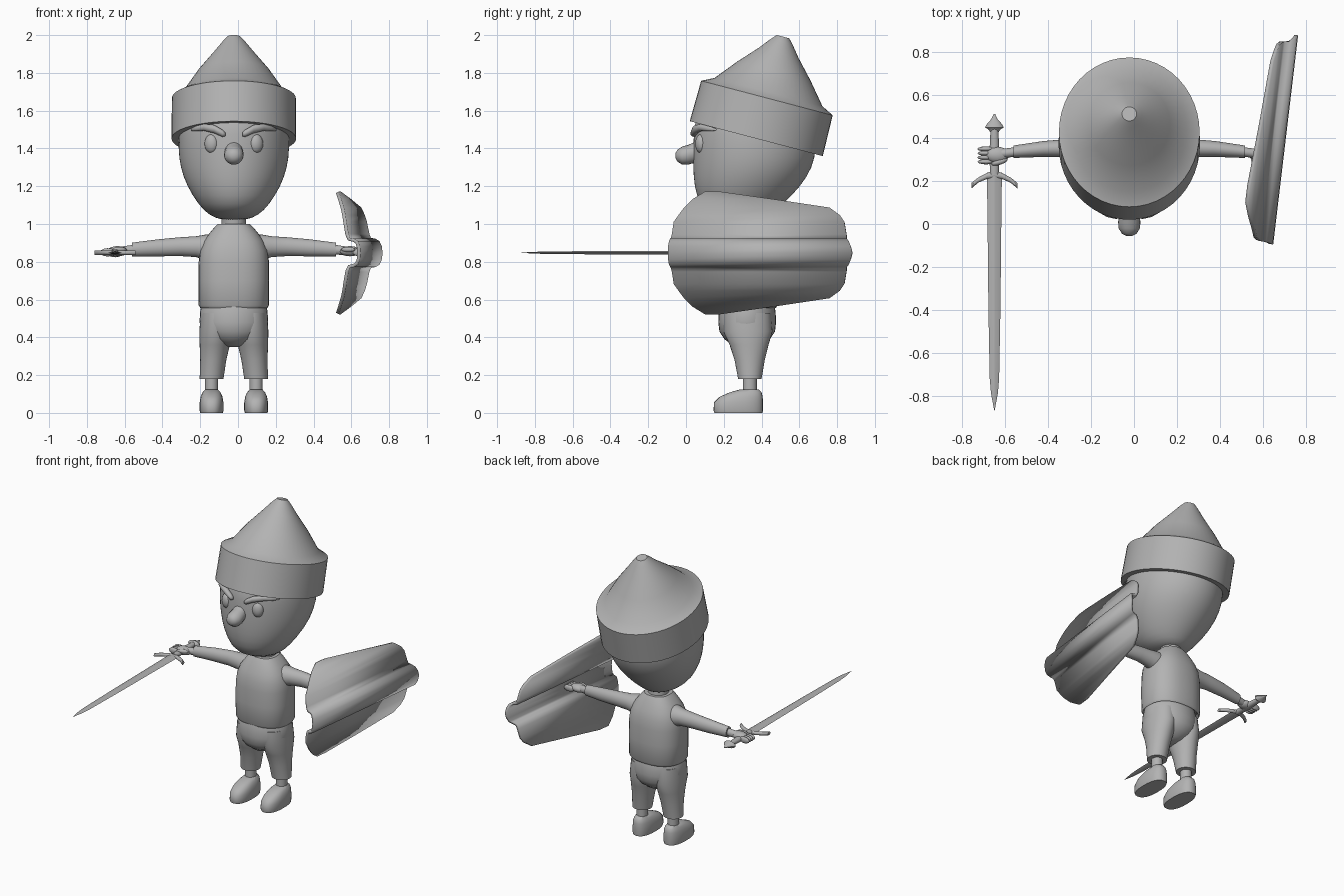
import bpy, bmesh, math
from mathutils import Matrix, Vector

if "Cube" in bpy.data.objects:
    bpy.data.objects.remove(bpy.data.objects["Cube"])

CX = -0.022  # body midline
grey = bpy.data.materials.new("plain grey")
grey.use_nodes = True
grey.diffuse_color = (0.45, 0.45, 0.45, 1)
grey.node_tree.nodes["Principled BSDF"].inputs["Base Color"].default_value = grey.diffuse_color

AXES = {"X": lambda u, v, h: (h, u, v),
        "Y": lambda u, v, h: (u, h, v),
        "Z": lambda u, v, h: (u, v, h)}


def finish(name, bm, angle=40, subdivide=0):
    bmesh.ops.recalc_face_normals(bm, faces=bm.faces)
    mesh = bpy.data.meshes.new(name)
    bm.to_mesh(mesh)
    bm.free()
    mesh.materials.append(grey)
    ob = bpy.data.objects.new(name, mesh)
    bpy.context.collection.objects.link(ob)
    bpy.ops.object.select_all(action="DESELECT")
    ob.select_set(True)
    bpy.context.view_layer.objects.active = ob
    bpy.ops.object.shade_smooth_by_angle(angle=math.radians(angle))
    if subdivide:
        ob.modifiers.new("Subdivision", "SUBSURF").levels = subdivide
    return ob


def loft(name, rings, axis="Z", n=32, power=2.0, matrix=None, **kw):
    """Skin rings of (height, centre u, centre v, radius u, radius v)."""
    bm = bmesh.new()
    loops = []
    for h, cu, cv, ru, rv in rings:
        loop = []
        for i in range(n):
            a = 2 * math.pi * i / n
            c, s = math.cos(a), math.sin(a)
            u = cu + ru * math.copysign(abs(c) ** (2 / power), c)
            v = cv + rv * math.copysign(abs(s) ** (2 / power), s)
            loop.append(bm.verts.new(AXES[axis](u, v, h)))
        loops.append(loop)
    for a, b in zip(loops, loops[1:]):
        for i in range(n):
            j = (i + 1) % n
            bm.faces.new((a[i], a[j], b[j], b[i]))
    bm.faces.new(loops[0])
    bm.faces.new(loops[-1])
    if matrix:
        bm.transform(matrix)
    return finish(name, bm, **kw)


def blob(name, centre, radii, turn=0, seg=20):
    bm = bmesh.new()
    m = Matrix.Translation(centre) @ Matrix.Rotation(turn, 4, "Z") @ Matrix.Diagonal((*radii, 1))
    bmesh.ops.create_uvsphere(bm, u_segments=seg, v_segments=seg // 2, radius=1, matrix=m)
    return finish(name, bm, angle=80)


# Head: egg with a forward chin, given as (z, half width, front y, back y)
head = [(1.02, .065, .27, .40), (1.045, .13, .15, .44), (1.1, .187, .07, .51),
        (1.2, .25, .042, .61), (1.3, .285, .036, .672), (1.4, .297, .036, .692),
        (1.55, .292, .042, .695), (1.65, .25, .09, .66)]
loft("head", [(z, CX, (f + b) / 2, w, (b - f) / 2) for z, w, f, b in head], angle=80, subdivide=1)

# Hat: tilted oval band, sloping shoulder and cone with a blunt tip
tilt = Matrix.Translation((CX, .372, 1.452)) @ Matrix.Rotation(math.radians(-14.7), 4, "X")
hat = [(0, .31, .34), (0, .33, .364), (.222, .328, .36), (.255, .268, .295),
       (.37, .19, .2), (.47, .108, .108), (.53, .06, .06), (.558, .034, .034)]
loft("hat", [(h, 0, 0, a, b) for h, a, b in hat], n=48, matrix=tilt, angle=30)

# Face
loft("nose", [(-.055, CX, 1.362, .014, .014), (-.045, CX, 1.362, .034, .032),
              (-.02, CX, 1.362, .05, .048), (.01, CX, 1.366, .052, .052),
              (.035, CX, 1.375, .048, .054), (.07, CX, 1.385, .05, .06)], axis="Y", n=20, angle=80)
for side, label in ((1, "left"), (-1, "right")):
    blob(label + "_eye", (CX + side * .119, .078, 1.425), (.037, .028, .05), side * .35)
    brow = [(.045, .04, 1.475, .01), (.06, .042, 1.48, .019), (.105, .055, 1.503, .022),
            (.16, .083, 1.512, .018), (.2, .12, 1.505, .014), (.226, .155, 1.5, .006)]
    loft(label + "_eyebrow", [(CX + side * x, y, z, r, r) for x, y, z, r in brow],
         axis="X", n=12, angle=80)

# Neck and shirt
loft("neck", [(.96, CX, .335, .065, .065), (1.06, CX, .325, .065, .065)])
shirt = [(.575, .165, .135), (.556, .178, .146), (.57, .186, .154), (.7, .187, .156),
         (.8, .186, .154), (.86, .178, .147), (.91, .158, .132), (.95, .13, .113),
         (.98, .105, .098), (1.0, .085, .085), (1.0, .065, .065)]
loft("shirt", [(z, CX, .33, a, b) for z, a, b in shirt], power=2.4)

# Trousers: rounded seat and two tapering legs, then ankles and shoes
seat = [(.575, .17, .14), (.54, .178, .15), (.48, .182, .153), (.43, .168, .147),
        (.39, .13, .12), (.36, .07, .08), (.348, .03, .04)]
loft("trouser_seat", [(z, CX, .324, a, b) for z, a, b in seat], angle=60)
leg = [(.53, .09, .325, .085, .125), (.43, .096, .328, .087, .13), (.36, .101, .334, .08, .103),
       (.28, .109, .337, .069, .08), (.18, .118, .338, .063, .062)]
shoe = [(0, .06, .15, .405), (.012, .063, .146, .407), (.055, .063, .148, .407),
        (.085, .058, .178, .406), (.108, .048, .23, .4), (.124, .034, .285, .385)]
for side, label in ((1, "left"), (-1, "right")):
    loft(label + "_trouser_leg", [(z, CX + side * o, y, a, b) for z, o, y, a, b in leg])
    x = CX + side * .118
    loft(label + "_ankle", [(.1, x, .338, .035, .037), (.2, x, .338, .035, .037)], n=20)
    loft(label + "_shoe", [(z, x, (f + b) / 2, w, (b - f) / 2) for z, w, f, b in shoe],
         power=2.4, angle=50)

# Arms: sleeves blending into the shoulders, wrists and closed hands
sleeve = [(.08, .335, .868, .075, .075), (.15, .345, .876, .065, .068), (.2, .35, .88, .052, .055),
          (.28, .354, .88, .043, .05), (.4, .35, .874, .037, .045), (.54, .337, .865, .029, .036)]
wrist = [(.53, .336, .864, .022, .026), (.6, .328, .858, .022, .022)]
for side, label in ((1, "left"), (-1, "right")):
    for part, rings in (("sleeve", sleeve), ("wrist", wrist)):
        loft(label + "_" + part, [(CX + side * o, y, z, a, b) for o, y, z, a, b in rings],
             axis="X", n=24)
    blob(label + "_palm", (CX + side * .615, .322, .856), (.055, .038, .027))
    blob(label + "_thumb", (CX + side * .605, .29, .865), (.04, .014, .014), side * -.3, 12)
    for i in range(4):
        blob(f"{label}_finger_{i + 1}", (CX + side * .668, .29 + i * .02, .85), (.04, .012, .022), 0, 12)

# Sword: pointed blade with a faceted section, curved guard, grip and pommel
SX, SZ = -.651, .848
blade = [(.24, .035, .011), (.0, .032, .0105), (-.4, .028, .009), (-.72, .022, .007),
         (-.79, .016, .005), (-.87, .001, .001)]
loft("blade", [(y, SX, SZ, a, b) for y, a, b in blade], axis="Y", n=8, power=1.4, angle=15)
guard = [(-.108, .178, .013), (-.075, .205, .012), (-.035, .224, .014), (0, .232, .02),
         (.035, .224, .014), (.075, .205, .012), (.108, .178, .013)]
loft("guard", [(SX + x, y, SZ, r, .012) for x, y, r in guard], axis="X", n=10, angle=40)
loft("grip", [(.23, SX, SZ, .021, .017), (.34, SX, SZ, .023, .019), (.445, SX, SZ, .018, .016)],
     axis="Y", n=16)
pommel = [(.43, .02), (.443, .03), (.45, .044), (.465, .036), (.49, .014), (.512, .004)]
loft("pommel", [(y, SX, SZ, r, r * .55) for y, r in pommel], axis="Y", n=12, angle=35)

# Shield: (height, setback, front end, back end) rows from the rib to the wing edge
rows = [(0, 0, -.095, .88), (.035, .003, -.095, .872), (.062, .014, -.09, .862),
        (.075, .034, -.084, .852), (.08, .058, -.08, .85), (.1, .066, -.075, .849),
        (.165, .078, -.065, .838), (.2, .086, -.04, .815), (.24, .098, -.01, .76),
        (.285, .117, .035, .46), (.325, .138, .1, .18)]
rows = [(-t, *r) for t, *r in rows[:0:-1]] + rows
bm = bmesh.new()
previous = None
for t, back, y0, y1 in rows:
    pair = [bm.verts.new((.65 + .119 * (y + .09) - back, y, .847 + t)) for y in (y0, y1)]
    if previous:
        bm.faces.new((previous[0], previous[1], pair[1], pair[0]))
    previous = pair
shield = finish("shield", bm, angle=30)
if shield.data.polygons[0].normal.x < 0:
    shield.data.flip_normals()
solid = shield.modifiers.new("Thickness", "SOLIDIFY")
solid.thickness = .018
solid.offset = -1
